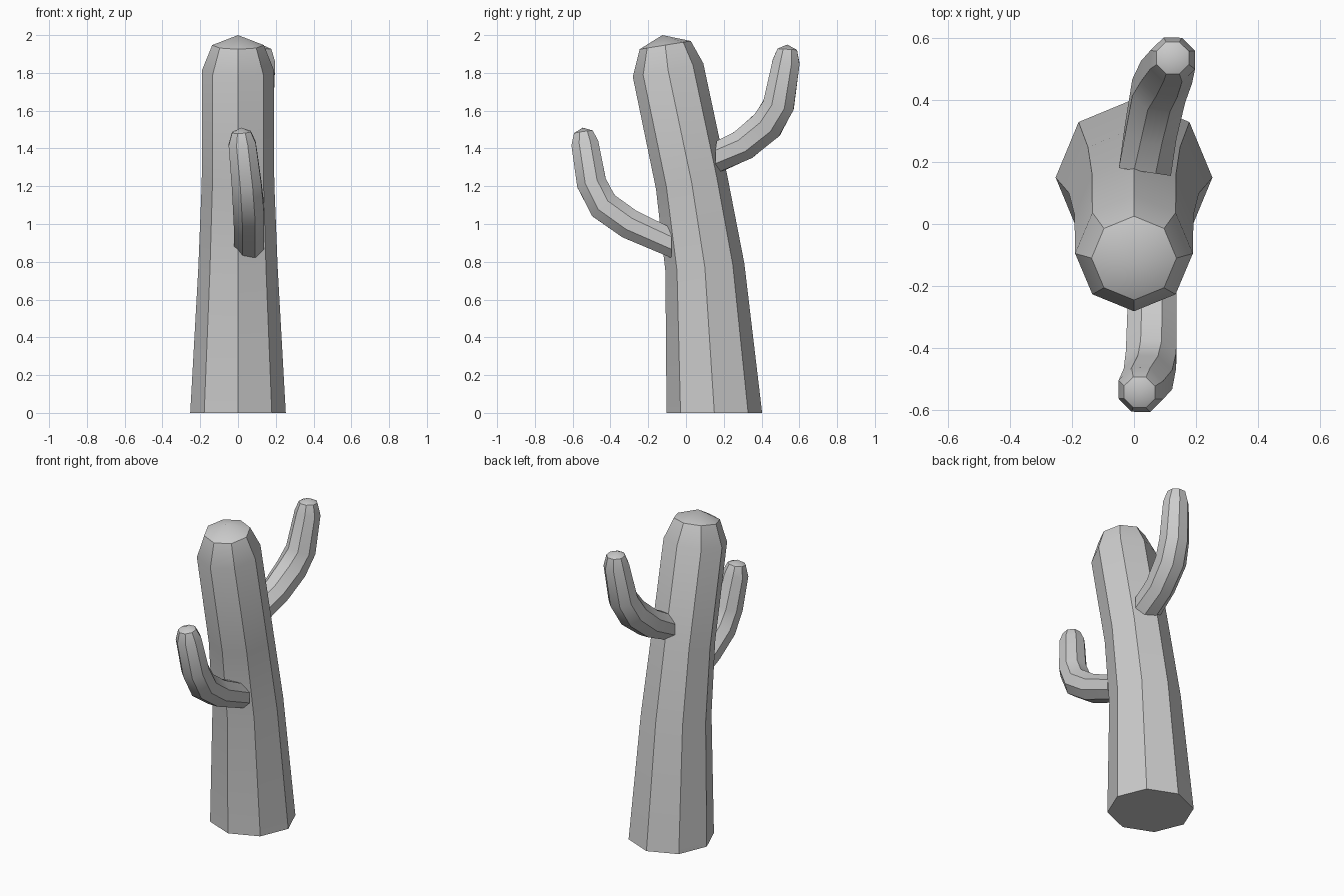
import bpy, bmesh
from math import cos, sin, pi, radians
from mathutils import Vector

if "Cube" in bpy.data.objects:
    bpy.data.objects.remove(bpy.data.objects["Cube"])

SIDES = 8


def tube(name, rings, apex, start_dir, phase):
    """Sweep an octagon along (x, y, z, radius) rings and close it with a low point."""
    bm = bmesh.new()
    pts = [Vector(r[:3]) for r in rings] + [Vector(apex)]
    loops = []
    for i, ring in enumerate(rings):
        t = Vector(start_dir) if i == 0 else pts[i + 1] - pts[i - 1]
        t.normalize()
        side = Vector((1, 0, 0))
        side = (side - t * side.dot(t)).normalized()
        up = t.cross(side)
        loop = []
        for k in range(SIDES):
            a = 2 * pi * k / SIDES + phase
            loop.append(bm.verts.new(pts[i] + ring[3] * (side * cos(a) + up * sin(a))))
        loops.append(loop)
    bm.faces.new(loops[0][::-1])
    for lo, hi in zip(loops, loops[1:]):
        for k in range(SIDES):
            n = (k + 1) % SIDES
            bm.faces.new((lo[k], lo[n], hi[n], hi[k]))
    tip = bm.verts.new(apex)
    for k in range(SIDES):
        bm.faces.new((loops[-1][k], loops[-1][(k + 1) % SIDES], tip))
    bmesh.ops.recalc_face_normals(bm, faces=bm.faces)
    mesh = bpy.data.meshes.new(name)
    bm.to_mesh(mesh)
    bm.free()
    ob = bpy.data.objects.new(name, mesh)
    bpy.context.collection.objects.link(ob)
    bpy.ops.object.select_all(action='DESELECT')
    ob.select_set(True)
    bpy.context.view_layer.objects.active = ob
    bpy.ops.object.shade_smooth_by_angle(angle=radians(30))
    return ob


# Leaning trunk
tube("trunk", [
    (0, 0.15, 0, 0.253),
    (0, 0.10, 0.77, 0.21),
    (0, 0.03, 1.22, 0.192),
    (0, -0.095, 1.815, 0.19),
    (0, -0.11, 1.947, 0.137),
], (0, -0.125, 2.0), (0, 0, 1), 0)

# Lower arm at the front
tube("front_arm", [
    (0.058, -0.078, 0.90, 0.086),
    (0.058, -0.30, 1.0, 0.086),
    (0.055, -0.437, 1.097, 0.088),
    (0.045, -0.50, 1.217, 0.085),
    (0.022, -0.535, 1.425, 0.078),
    (0.018, -0.543, 1.487, 0.054),
], (0.017, -0.547, 1.51), (0, -1, 0), pi / 8)

# Higher arm at the back
tube("back_arm", [
    (0.035, 0.168, 1.355, 0.092),
    (0.055, 0.305, 1.42, 0.09),
    (0.08, 0.43, 1.525, 0.094),
    (0.105, 0.49, 1.63, 0.09),
    (0.125, 0.53, 1.858, 0.078),
    (0.125, 0.536, 1.925, 0.056),
], (0.125, 0.536, 1.95), (0.15, 1, 0), pi / 8)
